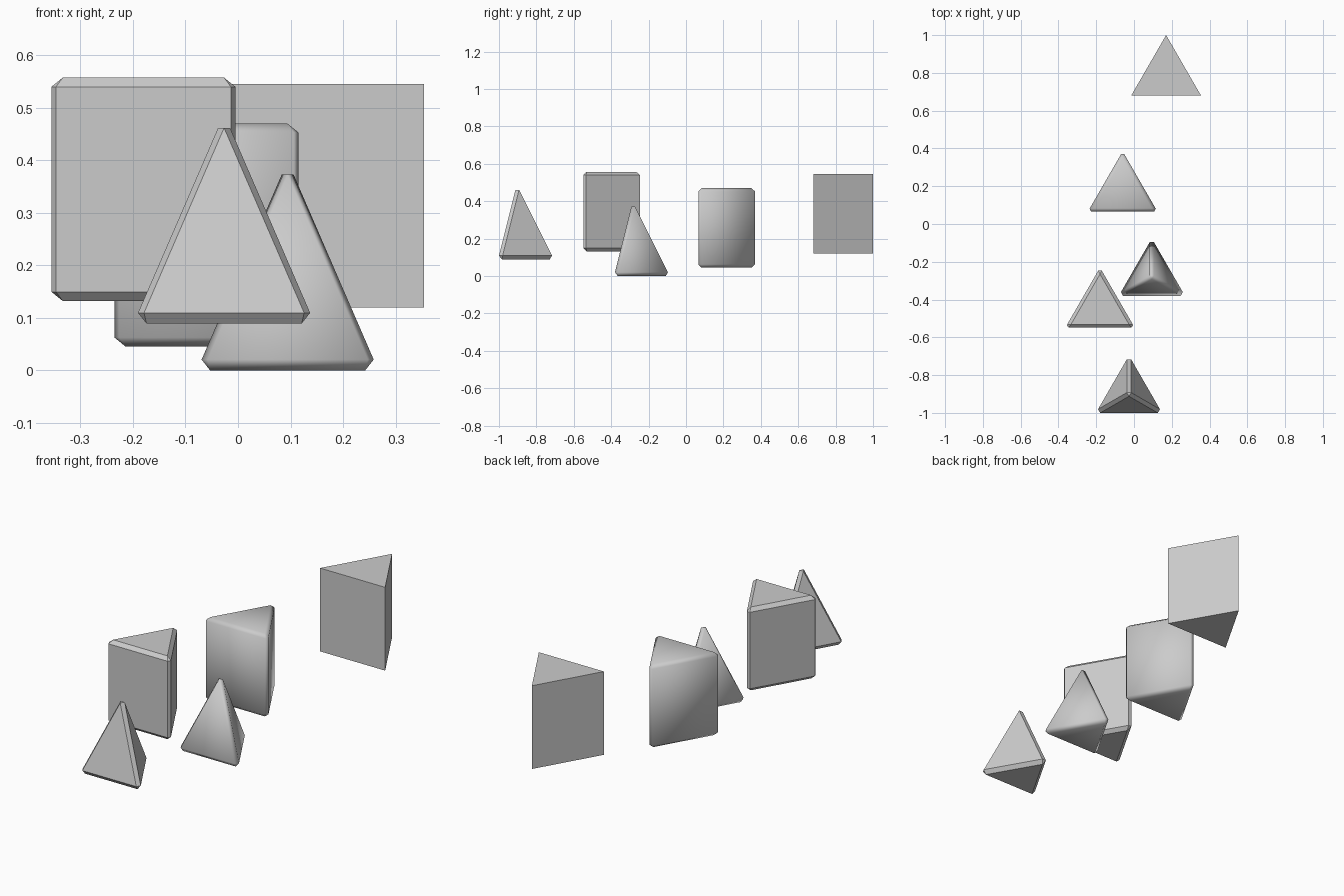
import bpy

if "Cube" in bpy.data.objects:
    bpy.data.objects.remove(bpy.data.objects["Cube"])

R, H = 0.2125, 0.425  # shared triangle radius and solid height


def solid(name, x, y, z, top_radius, bevel=0.0, smooth=False):
    """Three-sided prism or pyramid standing at height z, one corner toward +y."""
    if top_radius:
        bpy.ops.mesh.primitive_cylinder_add(vertices=3, radius=R, depth=H,
                                            location=(x, y, z + H / 2))
    else:
        bpy.ops.mesh.primitive_cone_add(vertices=3, radius1=R, radius2=0, depth=H,
                                        location=(x, y, z + H / 2))
    ob = bpy.context.object
    ob.name = name
    if bevel:
        m = ob.modifiers.new("bevel", 'BEVEL')
        m.width = bevel
        m.segments = 1
        m.limit_method = 'NONE'
        m.use_clamp_overlap = False
    if smooth:
        bpy.ops.object.shade_smooth()
    return ob


# Triangular prisms: plain, chamfered, chamfered with soft shading
solid("plain_prism", 0.17, 0.7875, 0.12, R)
solid("chamfered_prism", -0.18, -0.443, 0.132, R, 0.0175)
solid("soft_prism", -0.06, 0.172, 0.045, R, 0.0175, True)

# Three-sided pyramids: chamfered, and chamfered with soft shading
solid("chamfered_pyramid", -0.0265, -0.899, 0.089, 0, 0.021)
solid("soft_pyramid", 0.0945, -0.279, 0.0, 0, 0.021, True)
